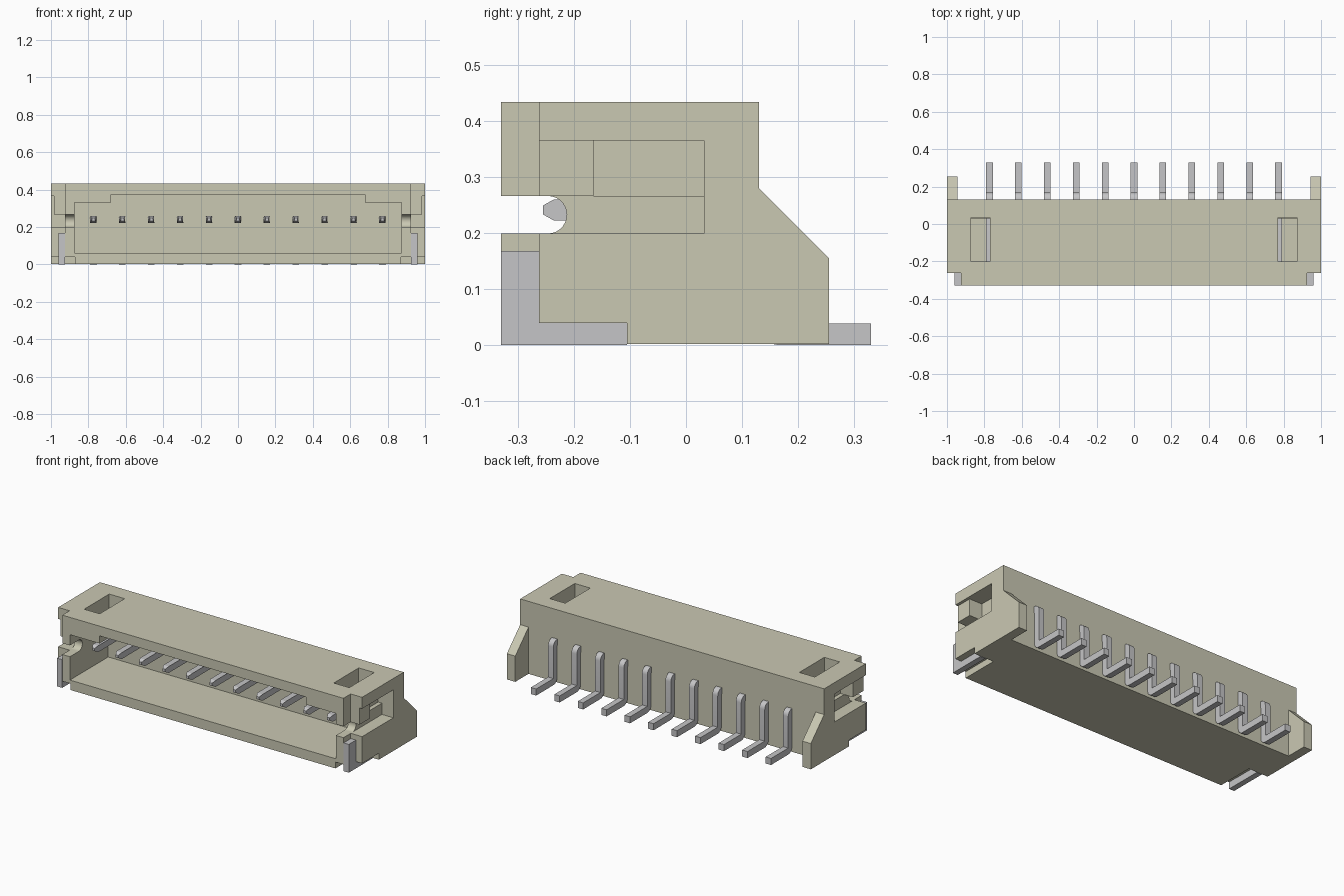
import bpy, bmesh, math

if "Cube" in bpy.data.objects:
    bpy.data.objects.remove(bpy.data.objects["Cube"], do_unlink=True)


def material(name, rgb):
    m = bpy.data.materials.new(name)
    m.use_nodes = True
    m.diffuse_color = (*rgb, 1)
    bsdf = next(n for n in m.node_tree.nodes if n.type == 'BSDF_PRINCIPLED')
    bsdf.inputs["Base Color"].default_value = (*rgb, 1)
    return m


BEIGE = material("beige plastic", (0.59, 0.58, 0.45))
METAL = material("tin grey", (0.56, 0.56, 0.57))


def prism(name, profile, x0, x1, mat):
    """Extrude a (y, z) profile along x."""
    bm = bmesh.new()
    face = bm.faces.new([bm.verts.new((x0, y, z)) for y, z in profile])
    ext = bmesh.ops.extrude_face_region(bm, geom=[face])
    moved = [v for v in ext["geom"] if isinstance(v, bmesh.types.BMVert)]
    bmesh.ops.translate(bm, verts=moved, vec=(x1 - x0, 0, 0))
    bmesh.ops.recalc_face_normals(bm, faces=bm.faces)
    mesh = bpy.data.meshes.new(name)
    bm.to_mesh(mesh)
    bm.free()
    mesh.materials.append(mat)
    ob = bpy.data.objects.new(name, mesh)
    bpy.context.collection.objects.link(ob)
    return ob


def rect(y0, y1, z0, z1):
    return [(y0, z0), (y1, z0), (y1, z1), (y0, z1)]


def arc(cy, cz, r, a0, a1, n=6):
    angles = [math.radians(a0 + (a1 - a0) * i / n) for i in range(n + 1)]
    return [(cy + r * math.cos(a), cz + r * math.sin(a)) for a in angles]


def combine(target, profile, x0, x1, operation='DIFFERENCE'):
    """Boolean a prism with the target, then drop the helper."""
    tool = prism("helper", profile, x0, x1, BEIGE)
    tool.hide_render = True
    mod = target.modifiers.new("bool", 'BOOLEAN')
    mod.operation, mod.object, mod.solver = operation, tool, 'EXACT'
    bpy.context.view_layer.update()
    deps = bpy.context.evaluated_depsgraph_get()
    mesh = bpy.data.meshes.new_from_object(target.evaluated_get(deps))
    target.modifiers.clear()
    target.data = mesh
    bpy.data.objects.remove(tool, do_unlink=True)


# Housing block with the stepped front cavity
housing = prism("housing", rect(-0.33, 0.13, 0.002, 0.433), -1, 1, BEIGE)
combine(housing, rect(-0.5, 0.03, 0.06, 0.33), -0.875, 0.875)
combine(housing, rect(-0.5, 0.03, 0.2, 0.375), -0.68, 0.68)

ear = [(0.10, 0.002), (0.255, 0.002), (0.255, 0.155), (0.13, 0.28), (0.10, 0.28)]
slot = [(-0.5, 0.199)] + arc(-0.246, 0.2325, 0.0335, -90, 90, 14) + [(-0.5, 0.266)]

for s in (1, -1):
    def side(profile, a, b, op='DIFFERENCE'):
        combine(housing, profile, min(s * a, s * b), max(s * a, s * b), op)

    side(ear, 0.945, 1, 'UNION')                          # rear ear
    side(rect(-0.5, -0.262, -0.1, 0.6), 0.925, 1.1)       # front corner notch
    side(rect(-0.5, -0.105, -0.1, 0.04), 0.872, 1.1)      # foot relief
    side(slot, 0.8, 1.1)                                  # round-ended slot
    side(rect(-0.3, 0.032, 0.199, 0.266), 0.925, 1.1)     # side channel
    side(rect(-0.3, -0.16, 0.25, 0.365), 0.983, 1.1)      # set-back latch
    side(rect(-0.165, 0.032, 0.266, 0.365), 0.90, 1.1)    # latch pocket
    side(rect(-0.2, 0.035, 0.3, 0.6), 0.77, 0.872)        # top window

# L-shaped solder tabs at the front corners
tab = [(-0.33, 0), (-0.105, 0), (-0.105, 0.04), (-0.262, 0.04),
       (-0.262, 0.168), (-0.33, 0.168)]
prism("left_solder_tab", tab, 0.926, 0.96, METAL)
prism("right_solder_tab", tab, -0.96, -0.926, METAL)

# Bent contact pins with tapered tips
pin_profile = ([(-0.255, 0.233), (-0.235, 0.222), (0.132, 0.222)]
               + arc(0.167, 0.035, 0.035, 180, 270)
               + [(0.33, 0), (0.33, 0.039), (0.168, 0.039)]
               + arc(0.133, 0.225, 0.035, 0, 90)
               + [(-0.235, 0.26), (-0.255, 0.249)])
pin = prism("contact_pin_1", pin_profile, -0.0175, 0.0175, METAL)
for v in pin.data.vertices:
    if v.co.y < -0.25:
        v.co.x *= 0.45
for i in range(11):
    ob = pin if i == 0 else bpy.data.objects.new(f"contact_pin_{i + 1}", pin.data)
    if i:
        bpy.context.collection.objects.link(ob)
    ob.location.x = (i - 5) * 0.1545

# Smooth the rounded bends only
for ob in (housing, pin):
    bpy.ops.object.select_all(action='DESELECT')
    ob.select_set(True)
    bpy.context.view_layer.objects.active = ob
    bpy.ops.object.shade_smooth_by_angle(angle=math.radians(25))
